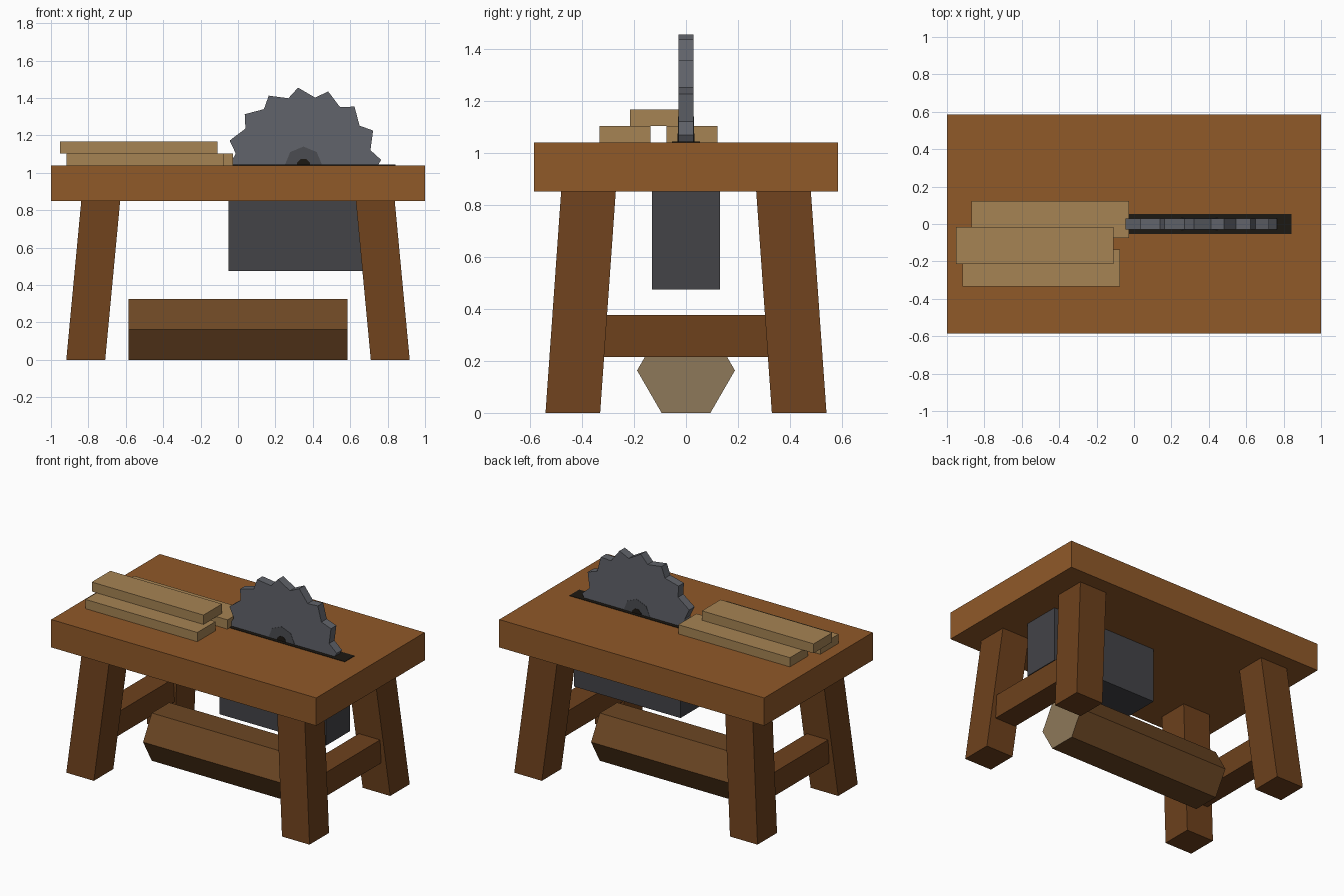
import bpy, bmesh
from math import sin, cos, radians
from mathutils import Vector

if "Cube" in bpy.data.objects:
    bpy.data.objects.remove(bpy.data.objects["Cube"])


def material(name, rgb):
    m = bpy.data.materials.new(name)
    m.diffuse_color = (*rgb, 1)
    m.use_nodes = True
    m.node_tree.nodes["Principled BSDF"].inputs["Base Color"].default_value = m.diffuse_color
    return m


TOP = material("top_wood", (0.28, 0.10, 0.022))
LEG = material("leg_wood", (0.155, 0.053, 0.012))
BARK = material("bark", (0.15, 0.062, 0.017))
CUT = material("cut_wood", (0.27, 0.19, 0.10))
PLANK = material("plank_wood", (0.38, 0.23, 0.088))
STEEL = material("steel", (0.12, 0.126, 0.145))
HUB = material("hub_steel", (0.07, 0.073, 0.083))
IRON = material("motor_iron", (0.056, 0.057, 0.064))
DARK = material("dark", (0.012, 0.009, 0.006))


def prism(name, bottom, shift, *mats):
    """Sweep a flat outline along shift; a second material goes on the two caps."""
    bm = bmesh.new()
    a = [bm.verts.new(p) for p in bottom]
    b = [bm.verts.new(Vector(p) + Vector(shift)) for p in bottom]
    n = len(a)
    caps = [bm.faces.new(a), bm.faces.new(b)]
    for i in range(n):
        bm.faces.new((a[i], a[(i + 1) % n], b[(i + 1) % n], b[i]))
    for f in caps:
        f.material_index = len(mats) - 1
    bmesh.ops.recalc_face_normals(bm, faces=bm.faces)
    me = bpy.data.meshes.new(name)
    bm.to_mesh(me)
    bm.free()
    for m in mats:
        me.materials.append(m)
    ob = bpy.data.objects.new(name, me)
    bpy.context.collection.objects.link(ob)
    return ob


def rect(x0, x1, y0, y1, z):
    return [(x0, y0, z), (x1, y0, z), (x1, y1, z), (x0, y1, z)]


def box(name, x, y, z, mat):
    return prism(name, rect(*x, *y, z[0]), (0, 0, z[1] - z[0]), mat)


def disc(name, polar, half, mat):
    """Polygon standing in the xz plane around the saw axle."""
    pts = [(0.35 + r * cos(radians(t)), -half, 1.04 + r * sin(radians(t))) for t, r in polar]
    return prism(name, pts, (0, 2 * half, 0), mat)


# Table top
box("table_top", (-1, 1), (-0.585, 0.585), (0.85, 1.04), TOP)

# Splayed legs and side rails
for sx, side in ((-1, "left"), (1, "right")):
    for sy, end in ((-1, "front"), (1, "back")):
        foot = rect(sx * 0.71, sx * 0.918, sy * 0.33, sy * 0.54, 0)
        prism(f"{end}_{side}_leg", foot, (-sx * 0.08, -sy * 0.06, 0.85), LEG)
    xs = sorted((sx * 0.70, sx * 0.86))
    box(f"{side}_rail", xs, (-0.33, 0.33), (0.215, 0.377), LEG)

# Hexagonal log lying under the table
hexagon = [(-0.585, 0.188 * cos(radians(60 * i)), 0.163 + 0.188 * sin(radians(60 * i)))
           for i in range(6)]
prism("log", hexagon, (1.17, 0, 0), BARK, CUT)

# Motor housing and blade slot
box("motor_housing", (-0.05, 0.755), (-0.13, 0.13), (0.475, 0.852), IRON)
box("blade_slot", (-0.14, 0.843), (-0.053, 0.053), (1.03, 1.043), DARK)

# Toothed blade, hub and axle
teeth = []
for k in range(16):
    teeth += [(4 + 22.5 * k, 0.416), (12.7 + 22.5 * k, 0.367)]
disc("saw_blade", teeth, 0.029, STEEL)
disc("blade_hub", [(45 * i, 0.10) for i in range(8)], 0.031, HUB)
disc("axle", [(45 * i + 22.5, 0.037) for i in range(8)], 0.033, DARK)

# Stacked planks
box("front_plank", (-0.918, -0.074), (-0.333, -0.137), (1.04, 1.103), PLANK)
box("back_plank", (-0.87, -0.027), (-0.075, 0.122), (1.04, 1.103), PLANK)
box("upper_plank", (-0.953, -0.11), (-0.215, -0.015), (1.103, 1.167), PLANK)
